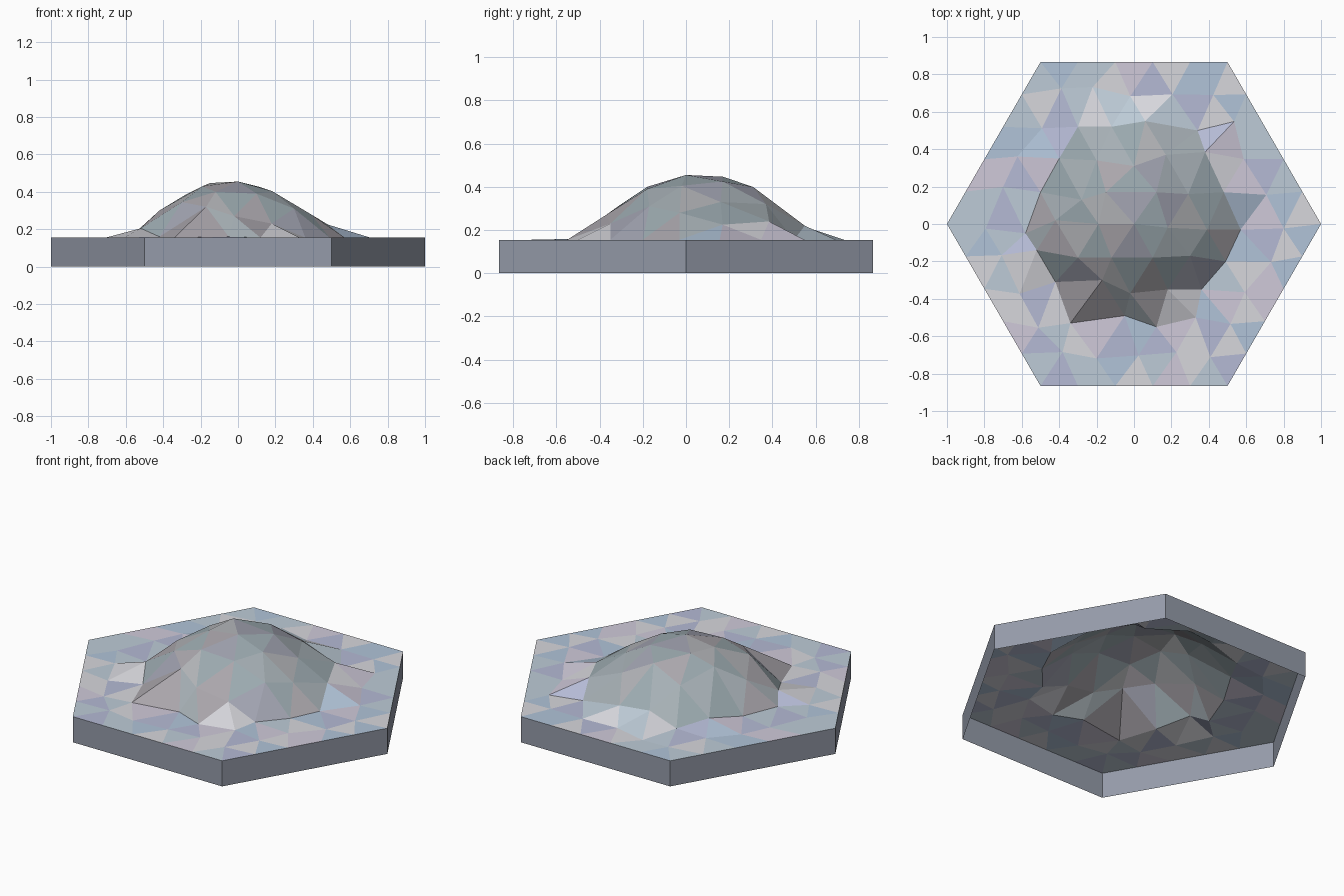
import bpy, bmesh, random
from math import sin, radians

if "Cube" in bpy.data.objects:
    bpy.data.objects.remove(bpy.data.objects["Cube"])

random.seed(4)
BASE = 0.155   # height of the flat ground
N = 5          # triangles along each hexagon side

# Hill control points, ring by ring, counter-clockwise from +x
RINGS = [
    [(0, 0, .455)],
    [(.18, -.02, .405), (.12, .17, .425), (-.15, .17, .447),
     (-.19, 0, .43), (-.12, -.18, .40), (.10, -.18, .39)],
    [(.39, -.03, .28), (.29, .16, .33), (.17, .37, .32), (0, .31, .40),
     (-.20, .34, .33), (-.28, .13, .385), (-.42, .02, .30), (-.30, -.18, .345),
     (-.17, -.30, .32), (-.02, -.37, .27), (.18, -.35, .23), (.30, -.17, .31)],
    [(.57, -.03, BASE), (.48, .17, .225), (.38, .385, .24), (.34, .50, BASE),
     (.06, .55, .22), (-.12, .52, .225), (-.30, .52, .165), (-.40, .35, .19),
     (-.50, .17, .16), (-.58, -.05, BASE), (-.52, -.14, .205), (-.42, -.31, .16),
     (-.34, -.53, BASE), (-.05, -.49, .16), (.12, -.55, BASE), (.33, -.50, BASE),
     (.36, -.35, BASE), (.49, -.20, BASE)],
]

# Axial steps walking round a hexagonal ring
STEPS = [(-1, 1), (-1, 0), (0, -1), (1, -1), (1, 0), (0, 1)]


def ring_cells(k):
    """Axial coordinates of ring k, counter-clockwise from +x."""
    if k == 0:
        return [(0, 0)]
    q, r, cells = k, 0, []
    for dq, dr in STEPS:
        for _ in range(k):
            cells.append((q, r))
            q, r = q + dq, r + dr
    return cells


# Materials: slate walls, mixed stone tints for the ground and the hill
mesh = bpy.data.meshes.new("hill_tile")


def add_material(name, rgb):
    m = bpy.data.materials.new(name)
    m.diffuse_color = (*rgb, 1)
    m.use_nodes = True
    m.node_tree.nodes["Principled BSDF"].inputs["Base Color"].default_value = m.diffuse_color
    mesh.materials.append(m)


add_material("wall_slate", (.30, .33, .40))
GROUND = [(.68, .68, .72), (.44, .55, .69), (.63, .59, .70), (.51, .60, .68), (.46, .49, .66)]
HILL = [(.44, .45, .47), (.33, .40, .43), (.40, .38, .41), (.38, .43, .46), (.35, .36, .43)]
for label, tints in (("ground", GROUND), ("hill", HILL)):
    for i, rgb in enumerate(tints):
        add_material(f"{label}_tint_{i}", rgb)

bm = bmesh.new()
grid = {}
for k in range(N + 1):
    for i, (q, r) in enumerate(ring_cells(k)):
        if k < len(RINGS):
            co = RINGS[k][i]
        else:
            # flat ground, jittered inside and regular on the rim
            j, s = (0.03, 1.02) if k < N else (0, 1)
            co = ((q + r / 2) / N * s + random.uniform(-j, j),
                  r * sin(radians(60)) / N * s + random.uniform(-j, j), BASE)
        grid[q, r] = bm.verts.new(co)

# Faceted top surface, each triangle with its own tint
for q, r in list(grid):
    for tri in (((q, r), (q + 1, r), (q, r + 1)),
                ((q, r), (q, r + 1), (q - 1, r + 1))):
        if all(c in grid for c in tri):
            face = bm.faces.new([grid[c] for c in tri])
            hill = max(v.co.z for v in face.verts) > BASE + 0.1
            face.material_index = random.randint(1, 5) + (5 if hill else 0)

# Skirt walls, open underneath
corners = [grid[c] for c in ring_cells(N)]
feet = [bm.verts.new((v.co.x, v.co.y, 0)) for v in corners]
for i in range(len(corners)):
    n = (i + 1) % len(corners)
    bm.faces.new((corners[i], feet[i], feet[n], corners[n]))

bmesh.ops.recalc_face_normals(bm, faces=bm.faces)
bm.to_mesh(mesh)
bm.free()
tile = bpy.data.objects.new("hill_tile", mesh)
bpy.context.collection.objects.link(tile)
